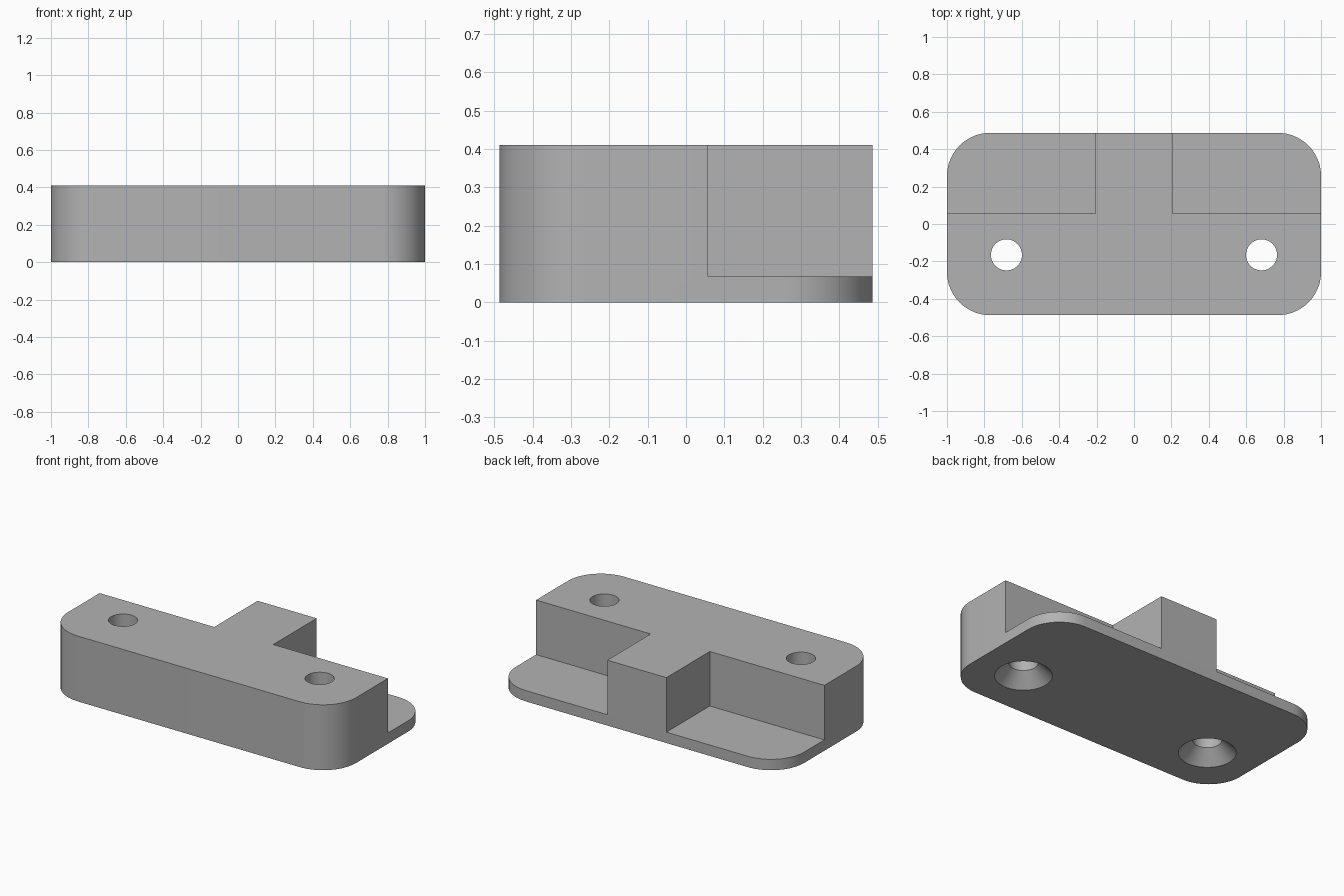
import bpy
import bmesh
from math import cos, sin, pi, radians

cube = bpy.data.objects.get("Cube")
if cube:
    bpy.data.objects.remove(cube, do_unlink=True)

HALF_X, HALF_Y, HEIGHT, CORNER = 1.0, 0.487, 0.41, 0.23
LEDGE_Z, STEP_Y, RIB_X = 0.068, 0.057, 0.205
HOLE_X, HOLE_Y, HOLE_R, SINK_R = 0.682, -0.165, 0.083, 0.165

grey = bpy.data.materials.new("plain grey")
grey.use_nodes = True
grey.diffuse_color = (0.45, 0.45, 0.45, 1)
grey.node_tree.nodes["Principled BSDF"].inputs["Base Color"].default_value = (0.45, 0.45, 0.45, 1)


def add_object(name, bm):
    bmesh.ops.recalc_face_normals(bm, faces=bm.faces)
    mesh = bpy.data.meshes.new(name)
    bm.to_mesh(mesh)
    bm.free()
    mesh.materials.append(grey)
    obj = bpy.data.objects.new(name, mesh)
    bpy.context.collection.objects.link(obj)
    return obj


def rounded_block(name, steps=16):
    """Rounded rectangle extruded to full height."""
    bm = bmesh.new()
    ring = []
    for i, (sx, sy) in enumerate([(1, 1), (-1, 1), (-1, -1), (1, -1)]):
        for k in range(steps + 1):
            a = (i + k / steps) * pi / 2
            ring.append(bm.verts.new((sx * (HALF_X - CORNER) + CORNER * cos(a),
                                      sy * (HALF_Y - CORNER) + CORNER * sin(a), 0)))
    base = bm.faces.new(ring)
    top = bmesh.ops.extrude_face_region(bm, geom=[base])["geom"]
    bmesh.ops.translate(bm, vec=(0, 0, HEIGHT),
                        verts=[g for g in top if isinstance(g, bmesh.types.BMVert)])
    return add_object(name, bm)


def box_cutter(name, low, high):
    bm = bmesh.new()
    bmesh.ops.create_cube(bm, size=1)
    for v in bm.verts:
        v.co = [(a + b) / 2 + c * (b - a) for a, b, c in zip(low, high, v.co)]
    return add_object(name, bm)


def screw_cutter(name, x, sides=48):
    """Through hole with a 45 degree countersink from below."""
    extra = 0.05
    profile = [(SINK_R + extra, -extra), (HOLE_R, SINK_R - HOLE_R), (HOLE_R, HEIGHT + extra)]
    bm = bmesh.new()
    rings = [[bm.verts.new((x + r * cos(2 * pi * k / sides), HOLE_Y + r * sin(2 * pi * k / sides), z))
              for k in range(sides)] for r, z in profile]
    for lower, upper in zip(rings, rings[1:]):
        for k in range(sides):
            n = (k + 1) % sides
            bm.faces.new((lower[k], lower[n], upper[n], upper[k]))
    bm.faces.new(rings[0])
    bm.faces.new(rings[-1])
    return add_object(name, bm)


# Body with the rear recesses and screw holes cut away
body = rounded_block("mounting_block")
cutters = []
for side, s in (("left", 1), ("right", -1)):
    x0, x1 = sorted((s * RIB_X, s * 1.2))
    cutters.append(box_cutter(side + "_recess_cutter", (x0, STEP_Y, LEDGE_Z), (x1, 0.7, 0.6)))
    cutters.append(screw_cutter(side + "_screw_cutter", s * HOLE_X))

bpy.ops.object.select_all(action="DESELECT")
body.select_set(True)
bpy.context.view_layer.objects.active = body
for cutter in cutters:
    mod = body.modifiers.new(cutter.name, "BOOLEAN")
    mod.operation = "DIFFERENCE"
    mod.solver = "EXACT"
    mod.object = cutter
    bpy.ops.object.modifier_apply(modifier=mod.name)
    bpy.data.objects.remove(cutter, do_unlink=True)

bpy.ops.object.shade_smooth_by_angle(angle=radians(30))
